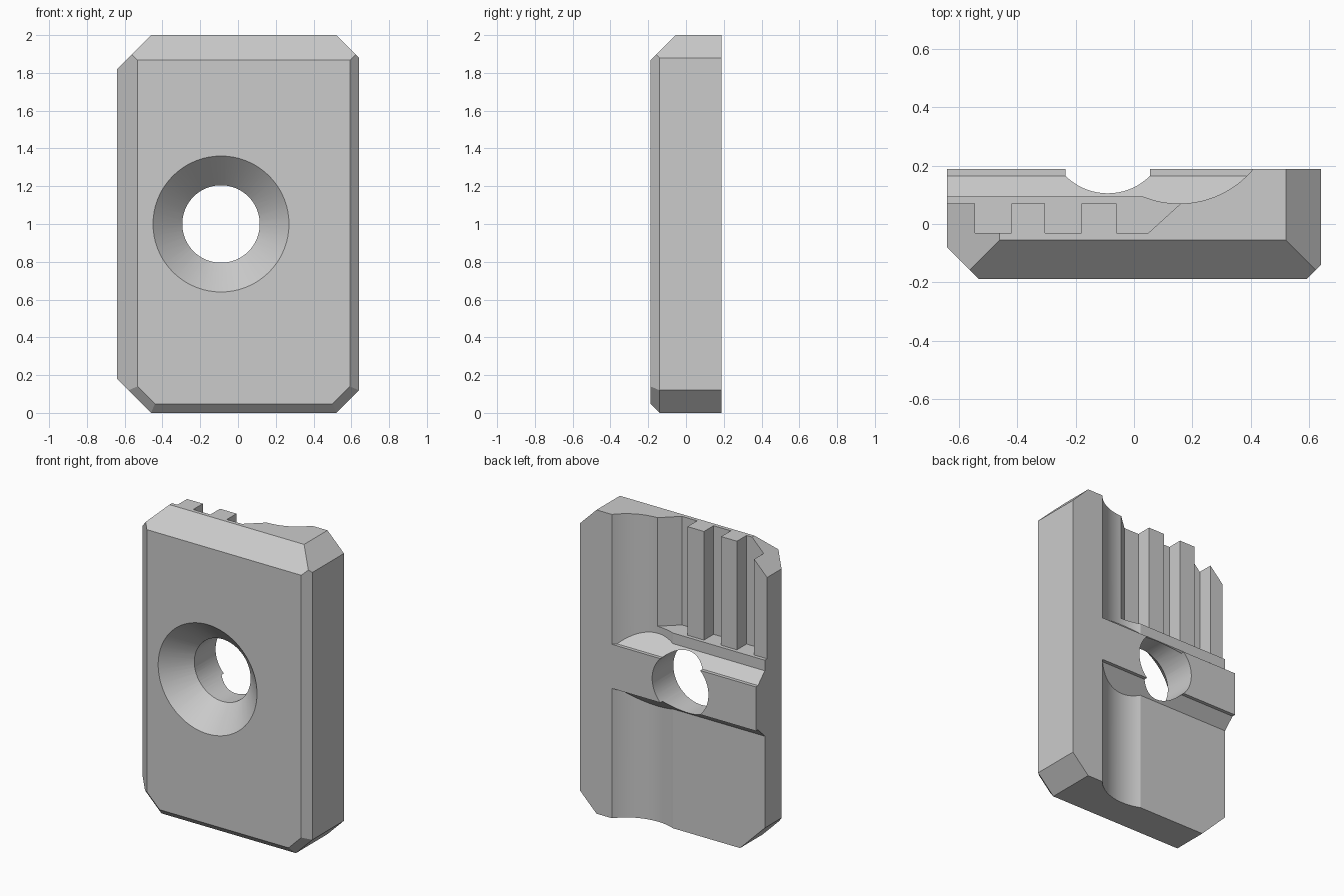
import bpy, bmesh, math
from mathutils import Vector, Matrix

cube = bpy.data.objects.get("Cube")
if cube:
    bpy.data.objects.remove(cube, do_unlink=True)

grey = bpy.data.materials.new("plain_grey")
grey.use_nodes = True
grey.diffuse_color = (0.6, 0.6, 0.6, 1)
grey.node_tree.nodes["Principled BSDF"].inputs["Base Color"].default_value = grey.diffuse_color


def finish(bm, name):
    """Turn a bmesh into a scene object."""
    bmesh.ops.recalc_face_normals(bm, faces=bm.faces[:])
    mesh = bpy.data.meshes.new(name)
    bm.to_mesh(mesh)
    bm.free()
    mesh.materials.append(grey)
    obj = bpy.data.objects.new(name, mesh)
    bpy.context.collection.objects.link(obj)
    return obj


def clip(bm, point, outward):
    """Cut away everything beyond a plane and cap the opening."""
    geom = bm.verts[:] + bm.edges[:] + bm.faces[:]
    cut = bmesh.ops.bisect_plane(bm, geom=geom, plane_co=point,
                                 plane_no=Vector(outward).normalized(), clear_outer=True)
    edges = [e for e in cut["geom_cut"] if isinstance(e, bmesh.types.BMEdge)]
    bmesh.ops.contextual_create(bm, geom=edges)


def prism(profile, z0, z1):
    """Extrude a plan profile upwards."""
    bm = bmesh.new()
    face = bm.faces.new([bm.verts.new((x, y, z0)) for x, y in profile])
    top = bmesh.ops.extrude_face_region(bm, geom=[face])
    verts = [v for v in top["geom"] if isinstance(v, bmesh.types.BMVert)]
    bmesh.ops.translate(bm, verts=verts, vec=(0, 0, z1 - z0))
    return bm


def bore(r_front, r_back, y0, y1):
    """Round cutter along y through the middle of the plate."""
    bm = bmesh.new()
    place = Matrix.Translation((-0.09, (y0 + y1) / 2, 1)) @ Matrix.Rotation(-math.pi / 2, 4, "X")
    bmesh.ops.create_cone(bm, cap_ends=True, segments=72, radius1=r_front,
                          radius2=r_back, depth=y1 - y0, matrix=place)
    return bm


def subtract(body, bm, name):
    cutter = finish(bm, name)
    cutter.hide_render = True
    mod = body.modifiers.new(name, "BOOLEAN")
    mod.operation = "DIFFERENCE"
    mod.solver = "EXACT"
    mod.object = cutter
    bpy.context.view_layer.objects.active = body
    bpy.ops.object.modifier_apply(modifier=name)
    bpy.data.objects.remove(cutter, do_unlink=True)


# Plate block with clipped corners and front bevels
bm = bmesh.new()
bmesh.ops.create_cube(bm, size=1, matrix=Matrix.Translation((0, 0, 1)) @ Matrix.Diagonal((1.28, 0.376, 2, 1)))
d = math.sqrt(0.5)
for point, outward in [
    ((-0.46, 0, 2), (-1, 0, 1)), ((0.52, 0, 2), (1, 0, 1)),      # top corners
    ((-0.46, 0, 0), (-1, 0, -1)), ((0.52, 0, 0), (1, 0, -1)),    # bottom corners
    ((0, -0.055, 2), (0, -1, 1)), ((0, -0.14, 0), (0, -1, -1)),  # top and bottom bevels
    ((-0.64, -0.08, 1), (-1, -1, 0)), ((0.64, -0.14, 1), (1, -1, 0)),  # side bevels
    ((-0.46, -0.14, 0), (-d, -1, -d)), ((0.52, -0.14, 0), (d, -1, -d)),  # corner bevels
]:
    clip(bm, point, outward)
plate = finish(bm, "plate")


# Scooped recesses above and below the back rib
def scoop(x0, x1, steps):
    xs = [x0 + (x1 - x0) * i / steps for i in range(steps + 1)]
    return [(x, 0.4 - math.sqrt(0.33 ** 2 - (x - 0.155) ** 2)) for x in xs]


recess = [(-0.8, 0.3), (-0.8, 0.0945)] + scoop(0.03, 0.445, 28) + [(0.445, 0.3)]
upper = prism(recess, 1.145, 2.2)
clip(upper, (0, 0.165, 1.145), (0, -1, -1))
subtract(plate, upper, "upper_recess")
lower = prism(recess, -0.2, 0.855)
clip(lower, (0, 0.165, 0.855), (0, -1, 1))
subtract(plate, lower, "lower_recess")

# Toothed pocket in the upper recess
low, high = -0.03, 0.07
teeth = [(0.17, 0.3), (0.17, 0.079), (0.05, low)]
for right, left in [(-0.06, -0.18), (-0.305, -0.42), (-0.545, -0.8)]:
    teeth += [(right, low), (right, high), (left, high)]
    if left > -0.64:
        teeth.append((left, low))
teeth.append((-0.8, 0.3))
subtract(plate, prism(teeth, 1.285, 2.2), "toothed_pocket")

# Countersunk screw hole
subtract(plate, bore(0.367, 0.195, -0.195, -0.023), "countersink")
subtract(plate, bore(0.205, 0.205, -0.3, 0.3), "screw_hole")

# Smooth curves, sharp edges
bpy.ops.object.select_all(action="DESELECT")
plate.select_set(True)
bpy.context.view_layer.objects.active = plate
bpy.ops.object.shade_smooth_by_angle(angle=math.radians(20))
